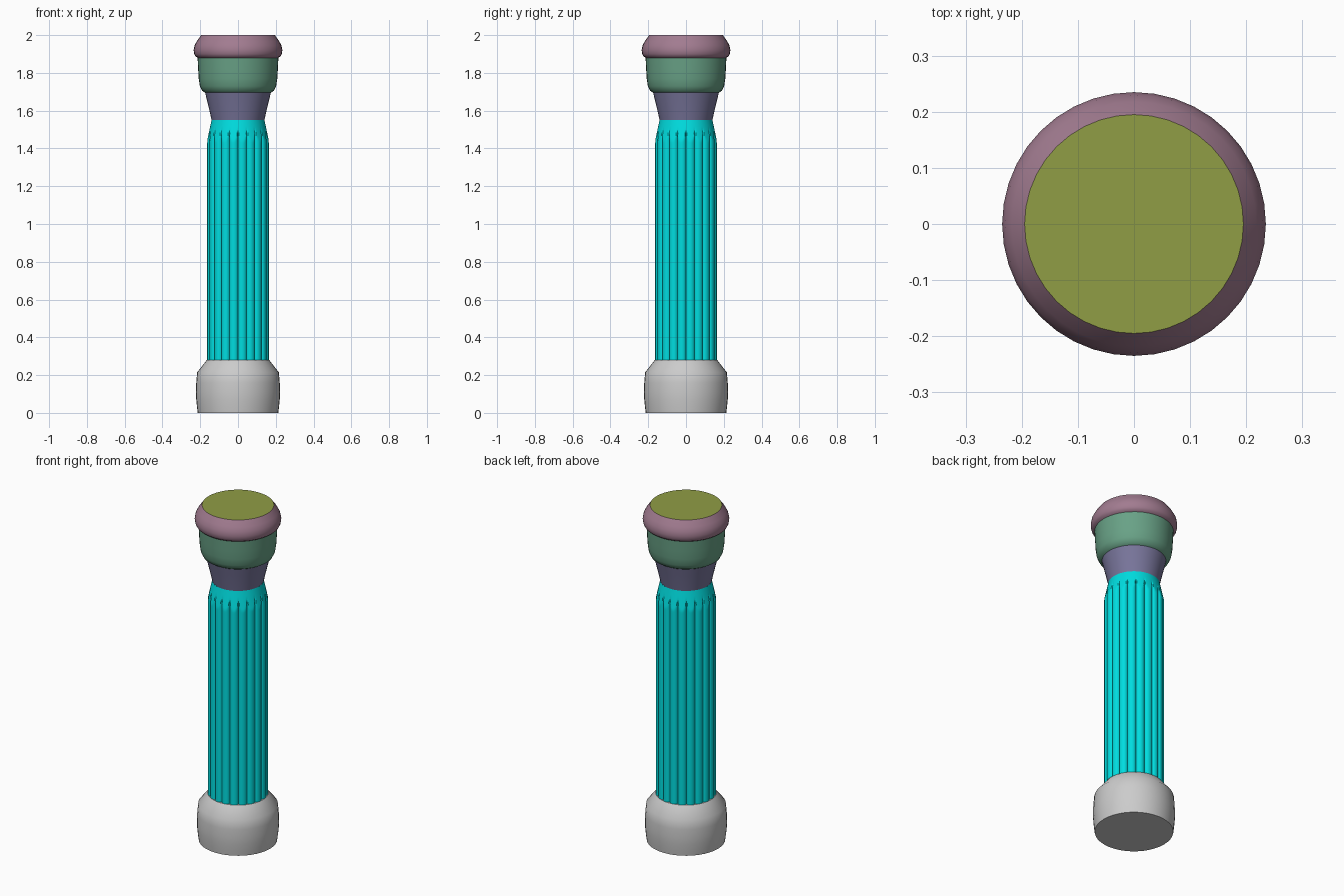
import bpy, bmesh, math

if "Cube" in bpy.data.objects:
    bpy.data.objects.remove(bpy.data.objects["Cube"])

SIDES = 40    # sides of the turned parts
REEDS = 20    # vertical ribs on the shaft
STEPS = 10    # mesh columns per rib


def finish(name, bm, color=None, angle=35):
    bmesh.ops.recalc_face_normals(bm, faces=bm.faces)
    me = bpy.data.meshes.new(name)
    bm.to_mesh(me)
    bm.free()
    ob = bpy.data.objects.new(name, me)
    bpy.context.collection.objects.link(ob)
    if color:
        mat = bpy.data.materials.new(name + "_colour")
        mat.diffuse_color = (*color, 1)
        mat.use_nodes = True
        mat.node_tree.nodes["Principled BSDF"].inputs["Base Color"].default_value = mat.diffuse_color
        me.materials.append(mat)
    bpy.ops.object.select_all(action='DESELECT')
    ob.select_set(True)
    bpy.context.view_layer.objects.active = ob
    bpy.ops.object.shade_smooth_by_angle(angle=math.radians(angle))
    return ob


def loft(levels, sides, radius, cap_bottom=False, cap_top=False):
    """Stack rings; radius(level, angle) gives (r, z)."""
    bm = bmesh.new()
    rings = []
    for lv in levels:
        ring = []
        for i in range(sides):
            a = 2 * math.pi * i / sides - math.pi / 2
            r, z = radius(lv, a)
            ring.append(bm.verts.new((r * math.cos(a), r * math.sin(a), z)))
        rings.append(ring)
    for lo, hi in zip(rings, rings[1:]):
        for i in range(sides):
            j = (i + 1) % sides
            bm.faces.new((lo[i], lo[j], hi[j], hi[i]))
    if cap_bottom:
        bm.faces.new(rings[0][::-1])
    if cap_top:
        bm.faces.new(rings[-1])
    return bm


def turned(name, profile, color=None, **caps):
    return finish(name, loft(profile, SIDES, lambda p, a: p, **caps), color)


# Rounded base block
turned("base", [(0.213, 0), (0.217, 0.03), (0.221, 0.07), (0.223, 0.11),
                (0.221, 0.16), (0.216, 0.215), (0.165, 0.28)],
       cap_bottom=True, cap_top=True)


# Reeded shaft: convex ribs trimmed by a cone at the top
def shaft_radius(z, a):
    u = abs(math.sin((a + math.pi / 2) * REEDS / 2))
    rib = 0.149 + 0.0155 * math.sqrt(u)
    cone = 0.166 - 0.026 * max(0, z - 1.43) / 0.12
    return min(rib, cone), z


levels = [0.26, 0.6, 1.0, 1.42] + [1.43 + 0.01 * i for i in range(13)]
finish("fluted_shaft", loft(levels, REEDS * STEPS, shaft_radius),
       (0.0, 0.72, 0.74), 40)

# Flared neck
turned("neck", [(0.140, 1.55), (0.151, 1.60), (0.163, 1.65), (0.174, 1.695)],
       (0.19, 0.18, 0.33))

# Bowl-shaped capital
turned("capital", [(0.174, 1.695), (0.190, 1.705), (0.202, 1.73), (0.208, 1.77),
                   (0.211, 1.82), (0.214, 1.88)], (0.14, 0.36, 0.24))

# Top rim moulding
turned("rim", [(0.214, 1.88), (0.226, 1.888), (0.232, 1.90), (0.235, 1.92),
               (0.230, 1.945), (0.218, 1.968), (0.195, 2.0)], (0.36, 0.20, 0.28))

# Flat top disc
bm = bmesh.new()
bmesh.ops.create_circle(bm, cap_ends=True, radius=0.195, segments=SIDES)
bmesh.ops.translate(bm, verts=bm.verts, vec=(0, 0, 2.0))
finish("top_disc", bm, (0.28, 0.34, 0.06))
